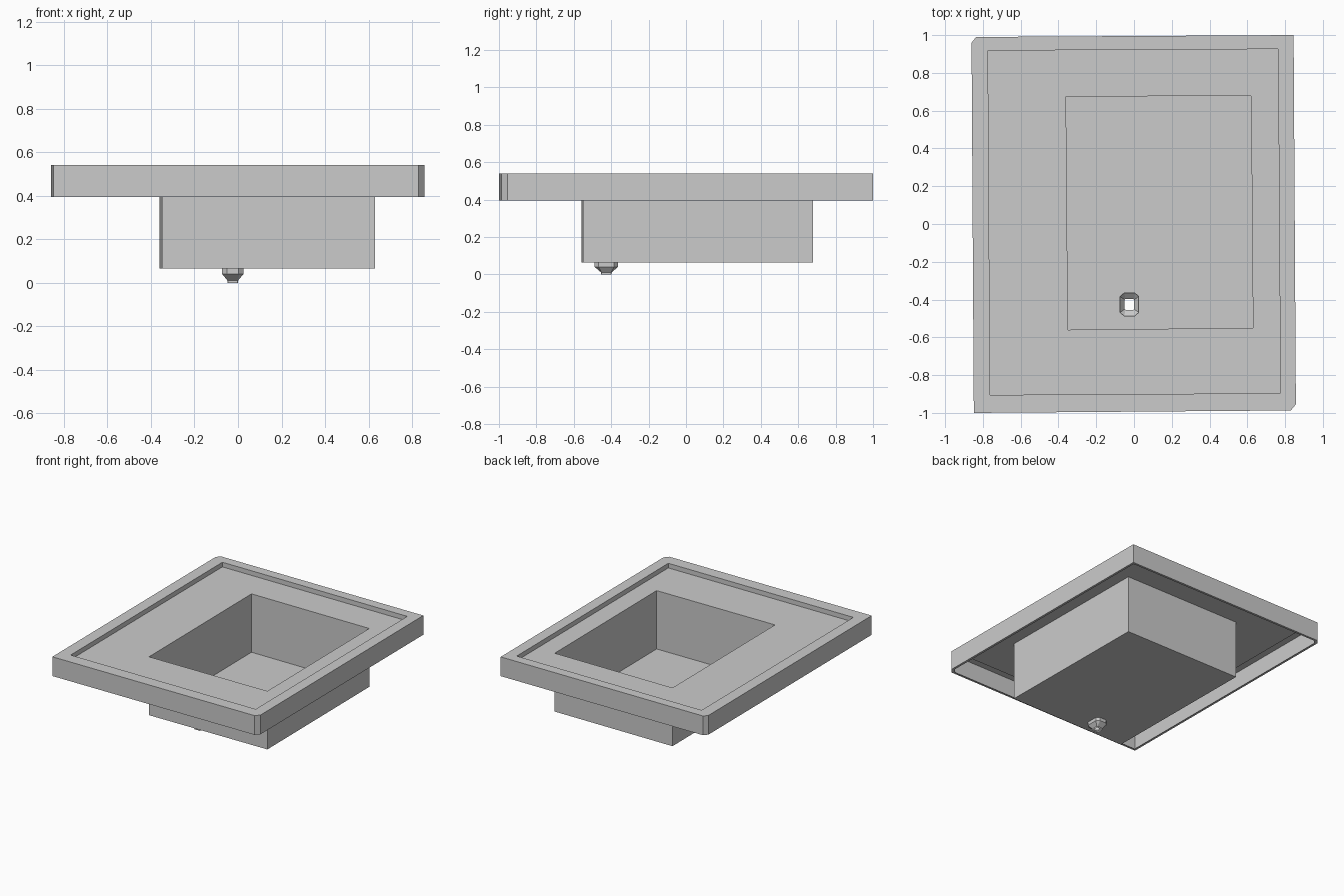
import bpy, bmesh
from mathutils import Vector

if "Cube" in bpy.data.objects:
    bpy.data.objects.remove(bpy.data.objects["Cube"])


def ring(bm, pts, z):
    """Closed loop of vertices, counter-clockwise seen from above."""
    return [bm.verts.new((x, y, z)) for x, y in pts]


def wall(bm, a, b):
    """Quads between two loops of equal count."""
    n = len(a)
    for i in range(n):
        j = (i + 1) % n
        bm.faces.new((a[i], a[j], b[j], b[i]))


def deck(bm, a, b, up=1):
    """Flat sheet between an outer and an inner loop."""
    edges = []
    for loop in (a, b):
        for i, v in enumerate(loop):
            w = loop[(i + 1) % len(loop)]
            edges.append(bm.edges.get((v, w)) or bm.edges.new((v, w)))
    res = bmesh.ops.triangle_fill(bm, edges=edges, use_beauty=True,
                                  normal=Vector((0, 0, up)))
    for f in res["geom"]:
        if isinstance(f, bmesh.types.BMFace):
            f.normal_update()
            if f.normal.z * up < 0:
                f.normal_flip()


def finish(bm, name):
    mesh = bpy.data.meshes.new(name)
    bm.to_mesh(mesh)
    bm.free()
    bpy.context.collection.objects.link(bpy.data.objects.new(name, mesh))


def octagon(cx, cy, hx, hy, kx, ky):
    return [(cx + x, cy + y) for x, y in (
        (hx, -ky), (hx, ky), (kx, hy), (-kx, hy),
        (-hx, ky), (-hx, -ky), (-kx, -hy), (kx, -hy))]


RIM = [(-.848, -1), (.83, -.987), (.857, -.955), (.845, 1), (-.836, .99), (-.86, .96)]
RECESS = [(-.762, -.905), (.775, -.896), (.763, .926), (-.773, .918)]
BOWL = [(-.35, -.56), (.63, -.55), (.62, .678), (-.36, .675)]
DRAIN = octagon(-.024, -.426, .049, .062, .027, .042)
SPOUT = octagon(-.024, -.426, .025, .028, .022, .025)
TOP, STEP, SKIRT, FLOOR = .54, .505, .395, .065

# countertop: bottom lip, skirt, raised rim, recessed deck
bm = bmesh.new()
lip = ring(bm, [(x * .98, y * .983) for x, y in RIM], SKIRT)
low = ring(bm, RIM, SKIRT)
high = ring(bm, RIM, TOP)
edge = ring(bm, RECESS, TOP)
sunk = ring(bm, RECESS, STEP)
mouth = ring(bm, BOWL, STEP)
wall(bm, lip, low)
wall(bm, low, high)
deck(bm, high, edge)
wall(bm, edge, sunk)
wall(bm, sunk, mouth)
finish(bm, "countertop")

# basin: four walls and a floor with the drain opening
bm = bmesh.new()
mouth = ring(bm, BOWL, STEP)
base = ring(bm, BOWL, FLOOR)
wall(bm, mouth, base)
deck(bm, base, ring(bm, DRAIN, FLOOR))
finish(bm, "basin")

# drain: collar, funnel and open spout
bm = bmesh.new()
loops = [ring(bm, p, z) for p, z in
         ((DRAIN, FLOOR), (DRAIN, .04), (SPOUT, .011), (SPOUT, 0))]
for a, b in zip(loops, loops[1:]):
    wall(bm, a, b)
finish(bm, "drain")
